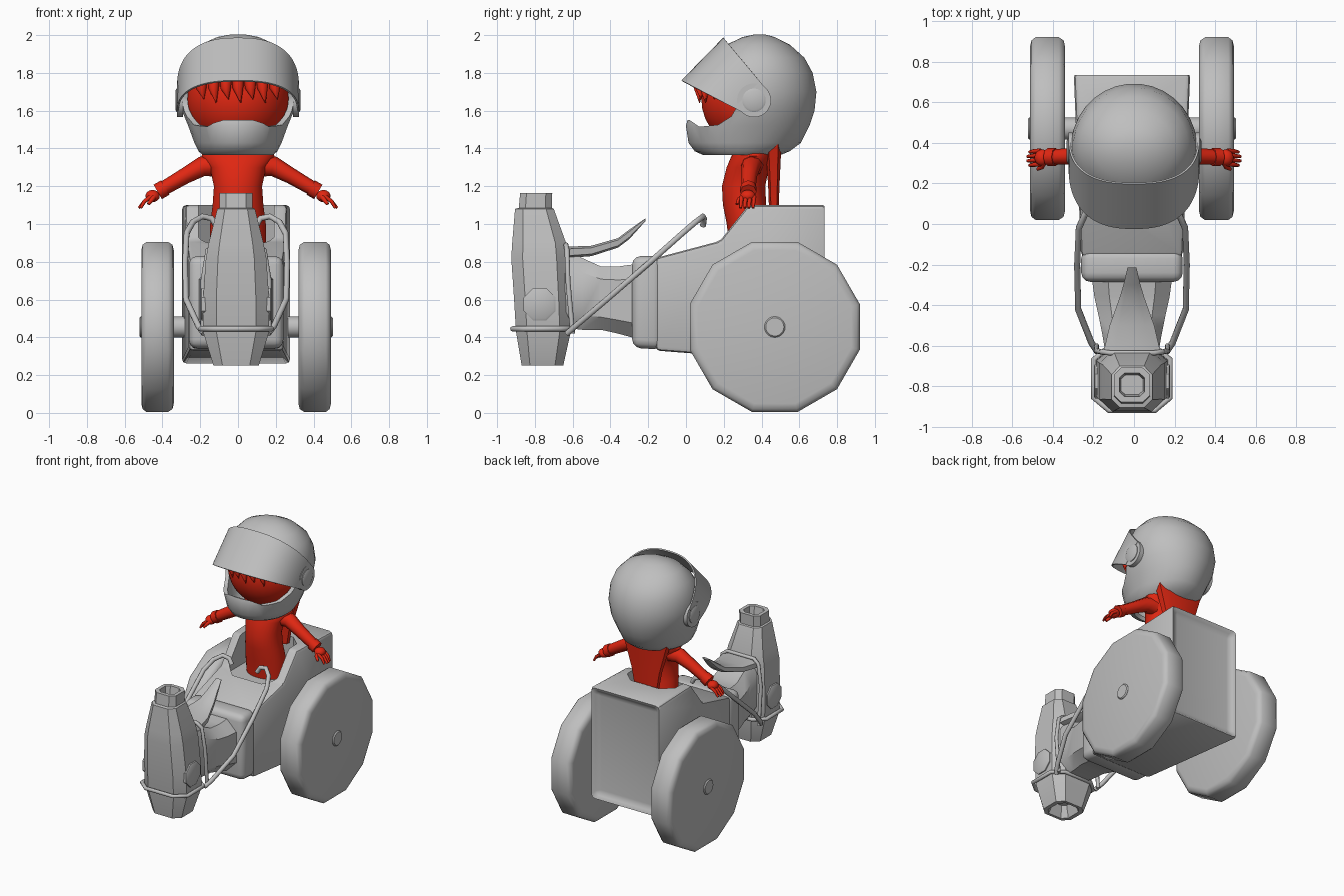
import bpy, bmesh, math
from mathutils import Vector

if "Cube" in bpy.data.objects:
    bpy.data.objects.remove(bpy.data.objects["Cube"], do_unlink=True)


def material(name, color):
    m = bpy.data.materials.new(name)
    m.use_nodes = True
    m.diffuse_color = color
    m.node_tree.nodes["Principled BSDF"].inputs["Base Color"].default_value = color
    return m


GREY = material("light_grey", (0.52, 0.52, 0.52, 1))
RED = material("bright_red", (0.75, 0.02, 0.006, 1))
MID = -0.01  # centre line of the vehicle


def superellipse(n, p):
    out = []
    for i in range(n):
        a = math.tau * (i + 0.5) / n
        c, s = math.cos(a), math.sin(a)
        out.append((math.copysign(abs(c) ** (2 / p), c), math.copysign(abs(s) ** (2 / p), s)))
    return out


ROUND = superellipse(32, 2)
TWELVE = superellipse(12, 2)
OCT = [(1, -.6), (1, .6), (.6, 1), (-.6, 1), (-1, .6), (-1, -.6), (-.6, -1), (.6, -1)]


def ring(shape, axis, t, half, lo, hi, cx=0):
    """Cross-section at t along axis: half width in x, lo..hi across."""
    mid, h = (lo + hi) / 2, (hi - lo) / 2
    pts = []
    for u, v in shape:
        w = mid + v * h
        pts.append((cx + u * half, w, t) if axis == "z" else (cx + u * half, t, w))
    return pts


def wheel_ring(shape, x, r):
    return [(x, .47 + u * r, .455 + v * r) for u, v in shape]


def finish(obj, mat, angle=40):
    bpy.ops.object.select_all(action="DESELECT")
    obj.select_set(True)
    bpy.context.view_layer.objects.active = obj
    if obj.type == "CURVE":
        bpy.ops.object.convert(target="MESH")
        obj = bpy.context.object
    for m in list(obj.modifiers):
        bpy.ops.object.modifier_apply(modifier=m.name)
    obj.data.materials.clear()
    obj.data.materials.append(mat)
    bpy.ops.object.shade_smooth_by_angle(angle=math.radians(angle))
    return obj


def loft(name, rings, caps=(True, True), closed=True):
    bm = bmesh.new()
    rows = [[bm.verts.new(p) for p in r] for r in rings]
    n = len(rows[0])
    for a, b in zip(rows, rows[1:]):
        for i in range(n if closed else n - 1):
            j = (i + 1) % n
            bm.faces.new((a[i], a[j], b[j], b[i]))
    if caps[0]:
        bm.faces.new(rows[0])
    if caps[1]:
        bm.faces.new(rows[-1])
    bmesh.ops.recalc_face_normals(bm, faces=bm.faces)
    me = bpy.data.meshes.new(name)
    bm.to_mesh(me)
    bm.free()
    obj = bpy.data.objects.new(name, me)
    bpy.context.collection.objects.link(obj)
    return obj


def bevel(obj, width, segments=2):
    m = obj.modifiers.new("bevel", "BEVEL")
    m.width, m.segments = width, segments


def cut(obj, cutter):
    cutter.hide_render = True
    m = obj.modifiers.new("cut", "BOOLEAN")
    m.operation, m.solver, m.object = "DIFFERENCE", "EXACT", cutter


def tube(name, pts, r, mat, cyclic=False, radii=None):
    cu = bpy.data.curves.new(name, "CURVE")
    cu.dimensions, cu.bevel_depth, cu.bevel_resolution = "3D", r, 2
    cu.use_fill_caps = True
    sp = cu.splines.new("POLY")
    sp.points.add(len(pts) - 1)
    for i, p in enumerate(pts):
        sp.points[i].co = (*p, 1)
        sp.points[i].radius = radii[i] if radii else 1
    sp.use_cyclic_u = cyclic
    obj = bpy.data.objects.new(name, cu)
    bpy.context.collection.objects.link(obj)
    return finish(obj, mat, 60)


def ball(name, loc, scale, mat):
    rings = [ring(ROUND, "z", loc[2] - scale[2] * math.cos(a), scale[0] * math.sin(a),
                  loc[1] - scale[1] * math.sin(a), loc[1] + scale[1] * math.sin(a), loc[0])
             for a in [math.pi * (i + .2) / 16.4 for i in range(17)]]
    return finish(loft(name, rings), mat, 60)


# Rear body: side profile, tapered to the front, recessed back panel, cockpit notch
profile = [(.745, .26), (.745, 1.1), (.33, 1.1), (.18, .91), (-.16, .82), (-.16, .33)]
body = loft("body", [[(MID + s * (.257 + .04 * y), y, z) for y, z in profile] for s in (-1, 1)])
bm = bmesh.new()
bm.from_mesh(body.data)
back = max(bm.faces, key=lambda f: f.calc_center_median().y)
bmesh.ops.inset_region(bm, faces=[back], thickness=.065)
bmesh.ops.translate(bm, verts=back.verts, vec=(0, -.04, 0))
bm.to_mesh(body.data)
bm.free()
bevel(body, .022)
notch = loft("cockpit_cutter", [ring(OCT, "z", z, .2, .12, .5, MID) for z in (.87, 1.3)])
cut(body, notch)
finish(body, GREY, 35)
bpy.data.objects.remove(notch, do_unlink=True)

# Collar and waist that join the body to the front column
collar = loft("collar", [ring([(1, -1), (1, 1), (-1, 1), (-1, -1)], "y", y, .25, lo, hi, MID)
                         for y, lo, hi in ((-.285, .345, .83), (-.125, .335, .83))])
bevel(collar, .045, 3)
finish(collar, GREY)
waist = [(-.64, .13, .45, .87), (-.55, .145, .44, .82), (-.45, .165, .44, .775),
         (-.36, .185, .42, .775), (-.25, .2, .39, .79)]
finish(loft("waist", [ring(OCT, "y", y, h, lo, hi, MID) for y, h, lo, hi in waist]), GREY)

# Front column with hollow neck and hollow foot
column = [(.33, .06, -.82, -.70), (.25, .09, -.85, -.67), (.25, .12, -.87, -.65),
          (.43, .175, -.9, -.61), (.6, .175, -.91, -.615), (.82, .16, -.925, -.625),
          (.9, .145, -.92, -.635), (1.08, .1, -.905, -.7), (1.085, .088, -.885, -.71),
          (1.165, .088, -.878, -.708), (1.165, .062, -.85, -.735), (1.1, .055, -.84, -.745)]
finish(loft("front_column", [ring(OCT, "z", z, h, lo, hi, MID) for z, h, lo, hi in column]), GREY, 30)

# Swept horn behind the column
horn = [(-.63, .14, .82, .88), (-.5, .11, .83, .885), (-.36, .06, .875, .925),
        (-.3, .042, .92, .97), (-.215, .022, 1.015, 1.03)]
finish(loft("horn", [ring(OCT, "y", y, h, lo, hi, MID) for y, h, lo, hi in horn]), GREY)

# Clamp band, rear hoop and handlebars
band = ring(OCT, "z", .445, .188, -.918, -.605, MID)
tube("clamp_band", band, .014, GREY, cyclic=True)
hoop = [(.175, -.6, .42), (.175, -.625, .7), (.15, -.63, .86), (.11, -.635, .89)]
hoop = [(MID + x, y, z) for x, y, z in hoop] + [(MID - x, y, z) for x, y, z in reversed(hoop)]
tube("rear_hoop", hoop, .013, GREY)
bar = [(.17, -.63, .42), (.2, -.585, .46), (.265, -.42, .6), (.27, -.2, .79), (.262, -.02, .95),
       (.23, .05, 1.01), (.18, .09, 1.04), (.13, .095, 1.03), (.105, .09, .99)]

for s, side in ((1, "left"), (-1, "right")):
    tube(side + "_handlebar", [(MID + s * x, y, z) for x, y, z in bar], .016, GREY)
    # Octagonal boss on the column side
    boss = [[(MID + s * x, -.775 + r * u, .575 + r * v) for u, v in superellipse(8, 2)]
            for x, r in ((.15, .092), (.182, .092), (.188, .08))]
    finish(loft(side + "_column_boss", boss), GREY, 30)
    # Twelve-sided wheel with a rounded rim
    rim = [(.33, .42), (.337, .45), (.36, .466), (.475, .466), (.495, .45), (.502, .42)]
    finish(loft(side + "_wheel", [wheel_ring(TWELVE, MID + s * x, r) for x, r in rim]), GREY, 50)

axle = [(-.512, .048), (-.505, .055), (.505, .055), (.512, .048)]
finish(loft("axle", [wheel_ring(ROUND, MID + x, r) for x, r in axle]), GREY)

# Driver torso and back drape
torso = [(.87, .15, .23, .46), (1.0, .148, .215, .44), (1.1, .135, .195, .425),
         (1.2, .128, .19, .42), (1.3, .15, .215, .44), (1.36, .195, .24, .47), (1.42, .16, .27, .47)]
finish(loft("torso", [ring(ROUND, "z", z, h, lo, hi) for z, h, lo, hi in torso]), RED, 60)
drape = [(1.06, .09, .44, .49), (1.2, .115, .435, .495), (1.42, .18, .42, .505)]
finish(loft("back_drape", [ring(OCT, "z", z, h, lo, hi) for z, h, lo, hi in drape]), RED)

# Arms, cuffs and hands
for s, side in ((1, "left"), (-1, "right")):
    arm = [(.12, .35, 1.31), (.19, .345, 1.305), (.28, .335, 1.255), (.4, .33, 1.185)]
    tube(side + "_arm", [(s * x, y, z) for x, y, z in arm], .05, RED, radii=[1.2, 1.05, .85, .75])
    cuff = [(.385, .33, 1.193), (.425, .33, 1.17)]
    tube(side + "_cuff", [(s * x, y, z) for x, y, z in cuff], .044, RED)
    ball(side + "_palm", (s * .452, .327, 1.148), (.038, .04, .032), RED)
    for i in range(4):
        y = .295 + .022 * i
        reach = .03 if i in (1, 2) else .02
        finger = [(s * .46, y, 1.145), (s * .495, y - .003, 1.12), (s * (.495 + reach), y - .006, 1.085)]
        tube(f"{side}_finger_{i + 1}", finger, .0105, RED, radii=[1.1, 1, .7])
    thumb = [(s * .44, .31, 1.15), (s * .455, .28, 1.13), (s * .475, .27, 1.105)]
    tube(side + "_thumb", thumb, .012, RED, radii=[1.2, 1, .7])

# Head and fringe of hair inside the helmet
ball("head", (0, .36, 1.66), (.275, .28, .27), RED)
for i in range(-3, 4):
    x = i * .065
    y = .36 - .3 * math.sqrt(1 - (x / .29) ** 2)
    lock = [(x, y + .05, 1.78), (x, y + .005, 1.72), (x + .015, y + .012, 1.64 + .02 * (i % 2))]
    tube(f"hair_lock_{i + 4}", lock, .035, RED, radii=[1, .8, .05])

# Helmet shell with the face opening cut through
levels = [(1.365, .185, .09, .5), (1.385, .21, .045, .55), (1.43, .232, .012, .61),
          (1.52, .265, -.002, .655), (1.6, .298, .02, .682), (1.7, .312, .05, .692),
          (1.8, .3, .085, .672), (1.88, .268, .14, .628), (1.95, .2, .215, .55),
          (1.99, .11, .3, .47), (2.003, .04, .36, .42)]
helmet = loft("helmet", [ring(ROUND, "z", z, h, lo, hi) for z, h, lo, hi in levels], caps=(False, True))
solid = helmet.modifiers.new("shell", "SOLIDIFY")
solid.thickness, solid.offset = .028, -1
opening = [(-.2, 1.57), (.02, 1.55), (.07, 1.515), (.17, 1.525), (.24, 1.57), (.28, 1.64), (.25, 1.8), (-.2, 1.8)]
face_cut = loft("face_cutter", [[(x, y, z) for y, z in opening] for x in (-.5, .5)])
cut(helmet, face_cut)
finish(helmet, GREY, 45)
bpy.data.objects.remove(face_cut, do_unlink=True)

# Raised visor: a curved band swung up around the side pivots
pivot = Vector((0, .36, 1.655))
forward, up = Vector((0, -.783, .623)), Vector((0, .7, .715))
strips = []
for i in range(41):
    a = math.pi * (i / 40 - .5)
    d = abs(math.cos(a)) ** .8
    x = math.copysign(abs(math.sin(a)) ** .8, a) * .318
    mid = pivot + forward * (.345 * d) + Vector((x, 0, 0))
    half = .088 + .07 * d
    strips.append([mid + up * (half * k) for k in (-1, -.33, .33, 1)])
visor = loft("visor", strips, caps=(False, False), closed=False)
shell = visor.modifiers.new("thickness", "SOLIDIFY")
shell.thickness, shell.offset = .01, 0
finish(visor, GREY, 45)
for s, side in ((1, "left"), (-1, "right")):
    for name, rings in (("plate", ((.29, .09), (.322, .09))),
                        ("knob", ((.3, .062), (.326, .062), (.332, .05)))):
        disc = [[pivot + Vector((s * x, r * u, r * v)) for u, v in ROUND] for x, r in rings]
        finish(loft(f"{side}_visor_{name}", disc), GREY, 35)
